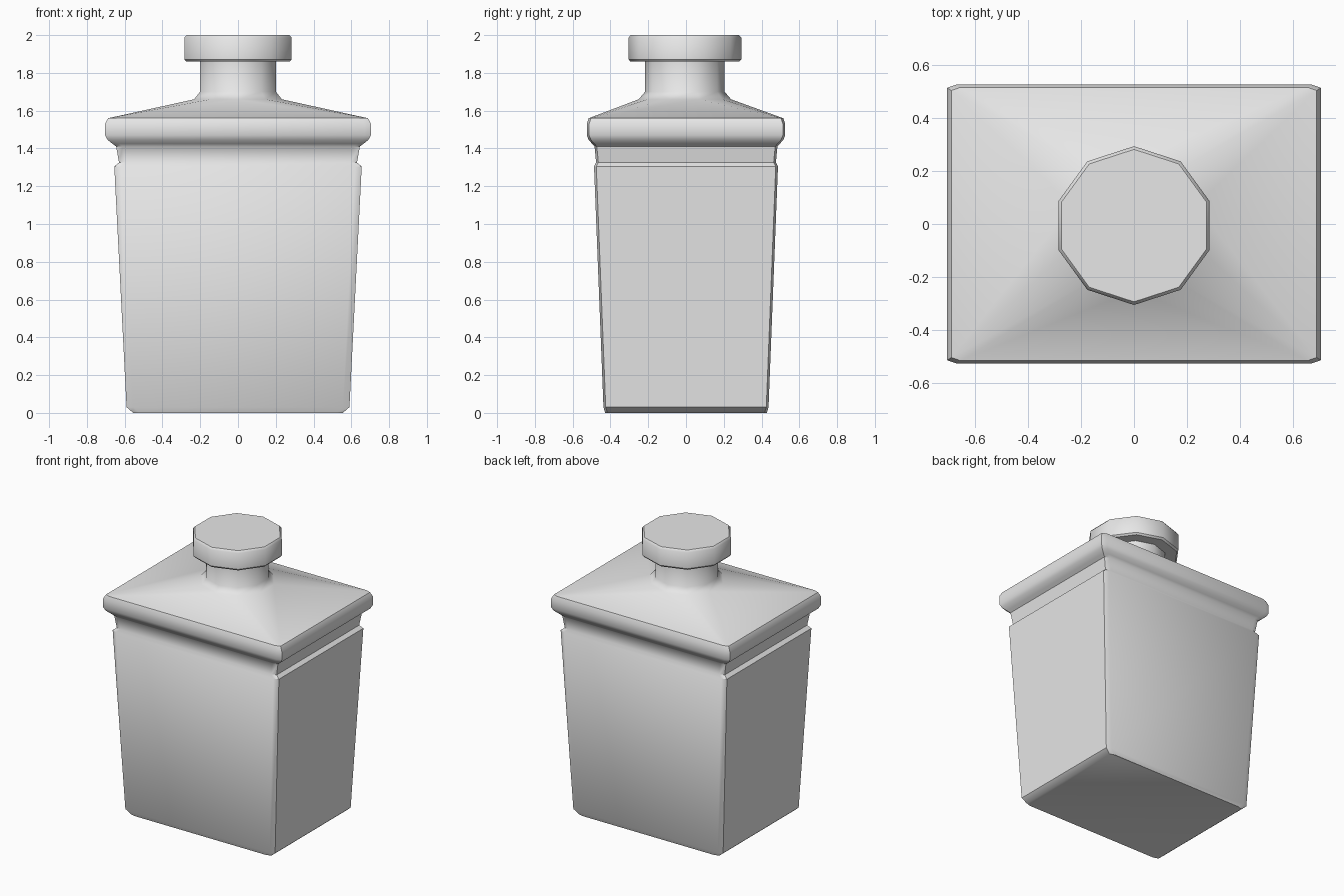
import bpy
import bmesh
from math import cos, sin, pi, radians

cube = bpy.data.objects.get("Cube")
if cube:
    bpy.data.objects.remove(cube)

# One plain grey for every part
grey = bpy.data.materials.new("plain_grey")
grey.use_nodes = True
COLOR = (0.8, 0.8, 0.8, 1)
grey.diffuse_color = COLOR
grey.node_tree.nodes["Principled BSDF"].inputs["Base Color"].default_value = COLOR

CENTRE_Y = -0.006
SIDES = 10


def box_ring(bm, hx, hy, z, cut_x=0.035, cut_y=0.012):
    """Rectangle with narrow clipped corners."""
    ax, ay = hx - cut_x, hy - cut_y
    pts = [(hx, -ay), (hx, ay), (ax, hy), (-ax, hy),
           (-hx, ay), (-hx, -ay), (-ax, -hy), (ax, -hy)]
    return [bm.verts.new((x, y, z)) for x, y in pts]


def round_ring(bm, r, z):
    """Ten-sided ring with a corner facing the front."""
    angles = [pi / 2 + 2 * pi * i / SIDES for i in range(SIDES)]
    return [bm.verts.new((r * cos(a), CENTRE_Y + r * sin(a), z)) for a in angles]


def loft(bm, rings):
    for low, high in zip(rings, rings[1:]):
        n = len(low)
        for i in range(n):
            j = (i + 1) % n
            bm.faces.new((low[i], low[j], high[j], high[i]))


def finish(bm, name):
    bmesh.ops.remove_doubles(bm, verts=bm.verts[:], dist=0.0005)
    bmesh.ops.recalc_face_normals(bm, faces=bm.faces[:])
    mesh = bpy.data.meshes.new(name)
    bm.to_mesh(mesh)
    bm.free()
    mesh.materials.append(grey)
    obj = bpy.data.objects.new(name, mesh)
    bpy.context.collection.objects.link(obj)
    bpy.ops.object.select_all(action="DESELECT")
    obj.select_set(True)
    bpy.context.view_layer.objects.active = obj
    bpy.ops.object.shade_smooth_by_angle(angle=radians(41))
    return obj


# Tapered body with side grooves and a rounded rim: half width, half depth, height
BODY = [
    (0.555, 0.428, 0.0), (0.59, 0.437, 0.03),
    (0.655, 0.487, 1.305), (0.63, 0.476, 1.325),
    (0.645, 0.484, 1.41), (0.665, 0.497, 1.425),
    (0.69, 0.515, 1.445), (0.704, 0.525, 1.47),
    (0.704, 0.525, 1.53), (0.688, 0.515, 1.56),
]
bm = bmesh.new()
rings = [box_ring(bm, *p) for p in BODY]
loft(bm, rings)
bm.faces.new(rings[0])
finish(bm, "body")

# Shoulder sloping from the rim to the round neck
NECK = [(0.245, 1.66), (0.211, 1.70), (0.211, 1.87)]
bm = bmesh.new()
box_ring(bm, *BODY[-1])
round_ring(bm, *NECK[0])
bmesh.ops.convex_hull(bm, input=bm.verts[:])
bm.normal_update()
flat = [f for f in bm.faces if abs(f.normal.z) > 0.999]
bmesh.ops.delete(bm, geom=flat, context="FACES")
loft(bm, [round_ring(bm, *p) for p in NECK])
finish(bm, "shoulder_and_neck")

# Stopper cap
CAP = [(0.288, 1.86), (0.299, 1.872), (0.299, 1.986), (0.287, 2.0)]
bm = bmesh.new()
rings = [round_ring(bm, *p) for p in CAP]
loft(bm, rings)
bm.faces.new(rings[0])
bm.faces.new(rings[-1])
finish(bm, "cap")
